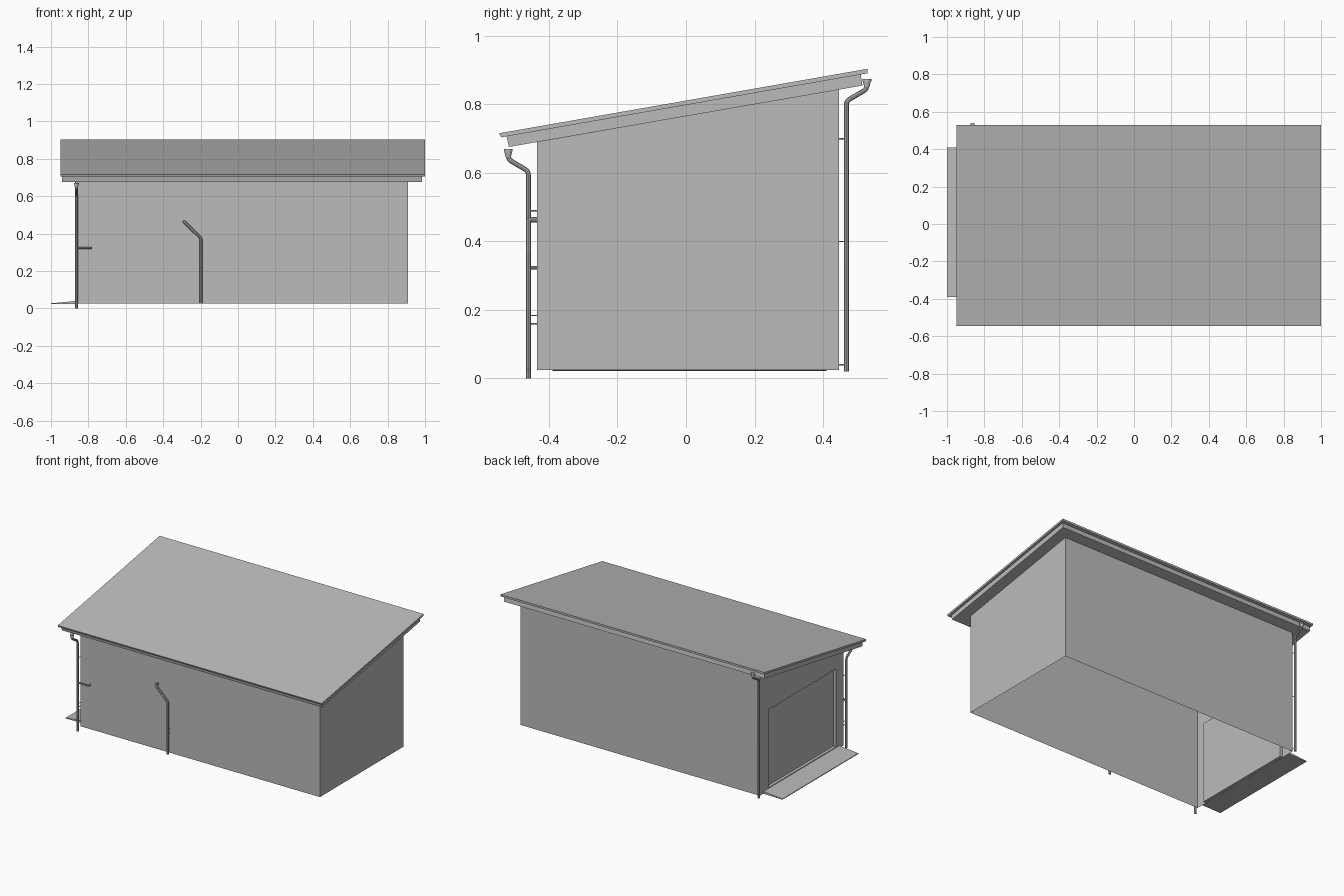
import bpy, bmesh, math
from mathutils import Vector

cube = bpy.data.objects.get("Cube")
if cube:
    bpy.data.objects.remove(cube, do_unlink=True)

grey = bpy.data.materials.new("plain grey")
grey.use_nodes = True
COLOUR = (0.5, 0.5, 0.5, 1)
grey.diffuse_color = COLOUR
grey.node_tree.nodes["Principled BSDF"].inputs["Base Color"].default_value = COLOUR

LEFT, RIGHT, FRONT, BACK, BASE = -0.86, 0.91, -0.435, 0.447, 0.025


def add_mesh(name, faces):
    """Object from a list of polygons, shared corners merged."""
    bm = bmesh.new()
    for face in faces:
        bm.faces.new([bm.verts.new(p) for p in face])
    bmesh.ops.remove_doubles(bm, verts=bm.verts, dist=1e-5)
    bmesh.ops.recalc_face_normals(bm, faces=bm.faces)
    mesh = bpy.data.meshes.new(name)
    bm.to_mesh(mesh)
    bm.free()
    mesh.materials.append(grey)
    obj = bpy.data.objects.new(name, mesh)
    bpy.context.collection.objects.link(obj)
    return obj


def prism(name, outline, start, end, axis=0):
    """Extrude a closed outline along x (axis 0) or y (axis 1)."""
    def place(p, d):
        return (d, p[0], p[1]) if axis == 0 else (p[0], d, p[1])
    a = [place(p, start) for p in outline]
    b = [place(p, end) for p in outline]
    n = len(a)
    sides = [[a[i], a[(i + 1) % n], b[(i + 1) % n], b[i]] for i in range(n)]
    return add_mesh(name, [a, b] + sides)


def tube(name, points, radius, bend=0.02):
    """Round pipe through the points with softened corners."""
    pts = [Vector(p) for p in points]
    path = [pts[0]]
    for before, p, after in zip(pts, pts[1:], pts[2:]):
        a = p + (before - p).normalized() * bend
        b = p + (after - p).normalized() * bend
        for i in range(5):
            t = i / 4
            path.append(a * (1 - t) ** 2 + p * 2 * t * (1 - t) + b * t * t)
    path.append(pts[-1])
    curve = bpy.data.curves.new(name, "CURVE")
    curve.dimensions = "3D"
    curve.bevel_depth = radius
    curve.bevel_resolution = 3
    curve.use_fill_caps = True
    spline = curve.splines.new("POLY")
    spline.points.add(len(path) - 1)
    for point, co in zip(spline.points, path):
        point.co = (*co, 1)
    curve.materials.append(grey)
    obj = bpy.data.objects.new(name, curve)
    bpy.context.collection.objects.link(obj)
    bpy.ops.object.select_all(action="DESELECT")
    obj.select_set(True)
    bpy.context.view_layer.objects.active = obj
    bpy.ops.object.convert(target="MESH")
    bpy.ops.object.shade_smooth_by_angle()


def funnel(name, x, y, z):
    """Flared rainwater hopper with a rim."""
    for part, low, high, r1, r2 in (("cup", 0, 0.016, 0.008, 0.011),
                                    ("rim", 0.016, 0.024, 0.013, 0.013)):
        bpy.ops.mesh.primitive_cone_add(vertices=20, radius1=r1, radius2=r2, depth=high - low,
                                        location=(x, y, z + (low + high) / 2))
        obj = bpy.context.object
        obj.name = name + "_" + part
        obj.data.materials.append(grey)
        bpy.ops.object.shade_smooth_by_angle()


# Thin walls, open underneath, rising to the sloped roof
def top_z(y):
    return 0.69 + (y - FRONT) * 0.174


OPEN, HEAD, SILL, DEEP = 0.355, 0.565, 0.045, 0.02
ftop, btop = top_z(FRONT), top_z(BACK)
inner = LEFT + DEEP
opening = [(-OPEN, SILL), (-OPEN, HEAD), (OPEN, HEAD), (OPEN, SILL)]
walls = [
    [(LEFT, FRONT, BASE), (RIGHT, FRONT, BASE), (RIGHT, FRONT, ftop), (LEFT, FRONT, ftop)],
    [(LEFT, BACK, BASE), (RIGHT, BACK, BASE), (RIGHT, BACK, btop), (LEFT, BACK, btop)],
    [(RIGHT, FRONT, BASE), (RIGHT, BACK, BASE), (RIGHT, BACK, btop), (RIGHT, FRONT, ftop)],
]
add_mesh("walls", walls)
door_wall = [(FRONT, BASE), (FRONT, ftop), (BACK, btop), (BACK, BASE), (OPEN, BASE),
             (OPEN, HEAD), (-OPEN, HEAD), (-OPEN, BASE)]
add_mesh("door_wall", [[(LEFT, y, z) for y, z in door_wall]])

# Recessed gate with its reveals and threshold
reveals = [[(LEFT, *p), (LEFT, *q), (inner, *q), (inner, *p)]
           for p, q in zip(opening, opening[1:])]
add_mesh("gate_and_reveals", reveals + [[(inner, y, z) for y, z in opening]])
prism("threshold", [(-OPEN, BASE), (OPEN, BASE), (OPEN, SILL), (-OPEN, SILL)], LEFT, inner)

# Entry ramp
prism("ramp", [(-1, 0.022), (LEFT, 0.024), (LEFT, 0.04), (-1, 0.027)], -0.39, 0.41, axis=1)

# Sloped roof: lower fascia slab and thin upper sheet
prism("roof_fascia", [(-0.517, 0.676), (0.515, 0.855), (0.51, 0.888), (-0.524, 0.708)], -0.94, 0.985)
prism("roof_sheet", [(-0.54, 0.704), (0.53, 0.891), (0.53, 0.904), (-0.545, 0.716)], -0.95, 1.0)

# Downpipes with hoppers and wall clips
PIPE_X = -0.864
for side, wall_y, y, out, low, elbow, lift, clips in (
        ("front", FRONT, -0.46, -0.519, 0.0, 0.605, 0.035, (0.16, 0.184, 0.32, 0.49)),
        ("back", BACK, 0.468, 0.528, 0.02, 0.81, 0.035, (0.04, 0.40, 0.70))):
    tube(side + "_downpipe", [(PIPE_X, y, low), (PIPE_X, y, elbow),
                              (PIPE_X, out, elbow + lift), (PIPE_X, out, elbow + lift + 0.017)],
         0.0075, 0.012)
    funnel(side + "_hopper", PIPE_X, out, elbow + lift + 0.006)
    for i, z in enumerate(clips):
        tube(f"{side}_clip_{i}", [(PIPE_X + 0.004, y, z), (PIPE_X + 0.004, wall_y, z)], 0.002)

# Side branch from the front downpipe
tube("branch_pipe", [(PIPE_X, -0.456, 0.323), (-0.785, -0.456, 0.323), (-0.785, FRONT, 0.323)],
     0.005, 0.008)

# Bent vent pipe entering the front wall
tube("vent_pipe", [(-0.198, -0.46, 0.025), (-0.198, -0.46, 0.375),
                   (-0.288, -0.46, 0.463), (-0.288, FRONT, 0.463)], 0.008, 0.01)
for i, z in enumerate((0.16, 0.184)):
    tube(f"vent_clip_{i}", [(-0.198, -0.46, z), (-0.198, FRONT, z)], 0.002)
